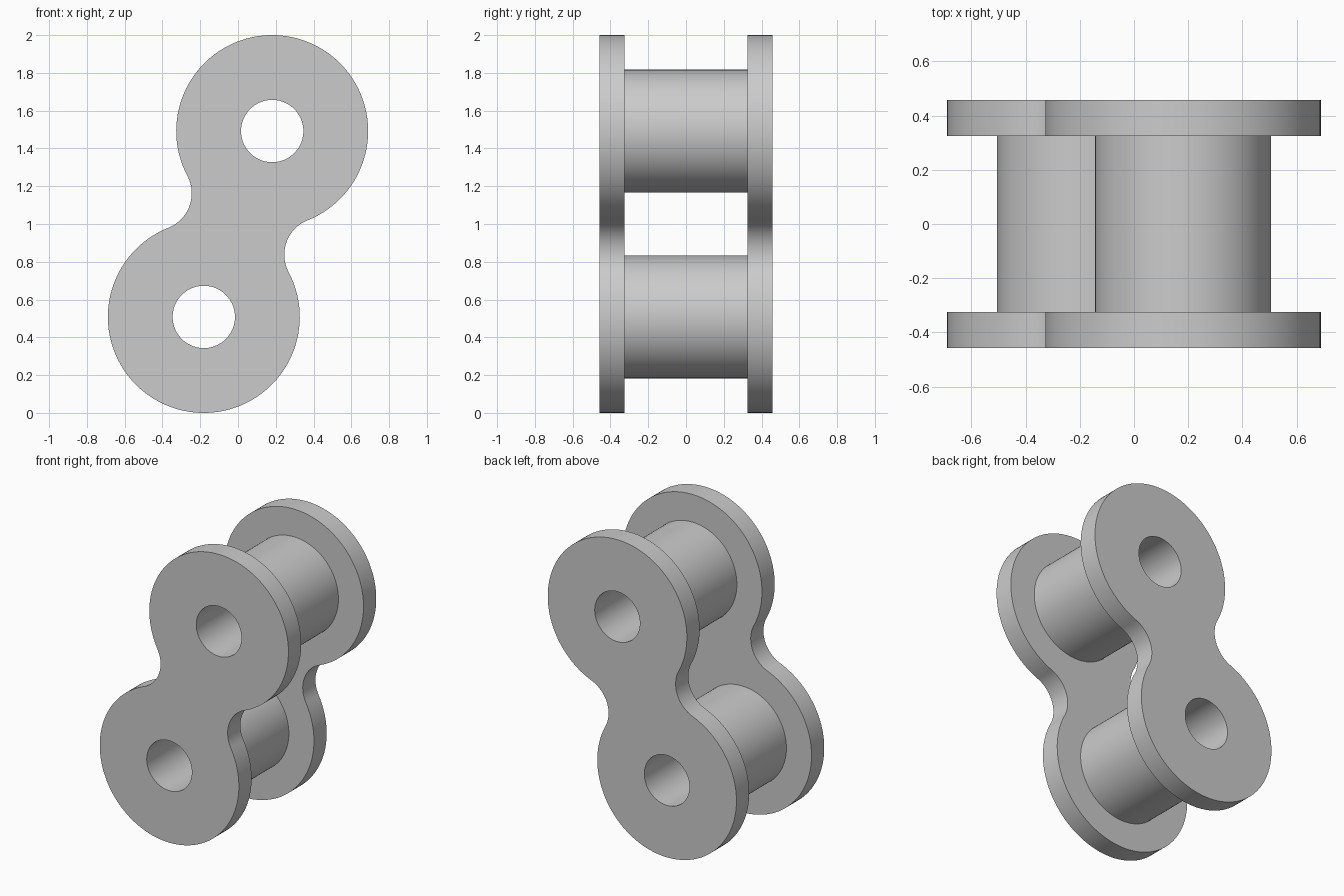
import bpy
import bmesh
from math import sin, cos, pi, atan2, sqrt, radians
from mathutils import Vector, Matrix

if "Cube" in bpy.data.objects:
    bpy.data.objects.remove(bpy.data.objects["Cube"], do_unlink=True)

steel = bpy.data.materials.new("grey_steel")
steel.use_nodes = True
GREY = (0.6, 0.6, 0.6, 1)
steel.diffuse_color = GREY
steel.node_tree.nodes["Principled BSDF"].inputs["Base Color"].default_value = GREY

# Link dimensions, in (x, z) before being stood upright
MIDDLE = Vector((0, 1))
OFFSET = Vector((0.181, 0.492))
LOBE, BORE, ROLLER = 0.508, 0.165, 0.325
INNER, OUTER = 0.325, 0.458
FILLET = 0.196
TOP, BOTTOM = MIDDLE + OFFSET, MIDDLE - OFFSET


def arc(centre, radius, start, end, steps):
    angles = [start + (end - start) * i / steps for i in range(steps + 1)]
    return [centre + radius * Vector((cos(a), sin(a))) for a in angles]


def circle(centre, radius, steps=96):
    return arc(centre, radius, 0, 2 * pi, steps)[:-1]


def plate_outline():
    """Two round lobes joined by a waist with tangent concave fillets."""
    reach = sqrt((LOBE + FILLET) ** 2 - OFFSET.length_squared)
    axis = atan2(OFFSET.y, OFFSET.x)
    spread = pi - atan2(reach, OFFSET.length)   # lobe half angle
    bend = atan2(OFFSET.length, reach)          # fillet half angle
    points = []
    for centre, heading in ((TOP, axis), (BOTTOM, axis + pi)):
        points += arc(centre, LOBE, heading - spread, heading + spread, 96)
        side = heading + pi / 2
        hollow = MIDDLE + reach * Vector((cos(side), sin(side)))
        points += arc(hollow, FILLET, side + pi + bend, side + pi - bend, 24)[1:-1]
    return points


def extrude_profile(name, loops, y0, y1):
    """Fill nested loops as one flat face set and extrude it along y."""
    bm = bmesh.new()
    for loop in loops:
        verts = [bm.verts.new((p.x, y0, p.y)) for p in loop]
        for i, v in enumerate(verts):
            bm.edges.new((v, verts[i - 1]))
    bmesh.ops.triangle_fill(bm, use_beauty=True, edges=bm.edges[:], normal=(0, -1, 0))
    grown = bmesh.ops.extrude_face_region(bm, geom=bm.faces[:], use_keep_orig=True)
    moved = [g for g in grown["geom"] if isinstance(g, bmesh.types.BMVert)]
    bmesh.ops.translate(bm, verts=moved, vec=(0, y1 - y0, 0))
    bmesh.ops.recalc_face_normals(bm, faces=bm.faces[:])
    mesh = bpy.data.meshes.new(name)
    bm.to_mesh(mesh)
    bm.free()
    mesh.materials.append(steel)
    obj = bpy.data.objects.new(name, mesh)
    bpy.context.collection.objects.link(obj)
    bpy.ops.object.select_all(action="DESELECT")
    obj.select_set(True)
    bpy.context.view_layer.objects.active = obj
    bpy.ops.object.shade_smooth_by_angle(angle=radians(30))
    return obj


# Side plates, each with two bores
plate = [plate_outline(), circle(TOP, BORE), circle(BOTTOM, BORE)]
extrude_profile("front_plate", plate, -OUTER, -INNER)
extrude_profile("back_plate", plate, INNER, OUTER)

# Hollow rollers between the plates
for name, centre in (("upper_roller", TOP), ("lower_roller", BOTTOM)):
    extrude_profile(name, [circle(centre, ROLLER), circle(centre, BORE)], -INNER, INNER)
